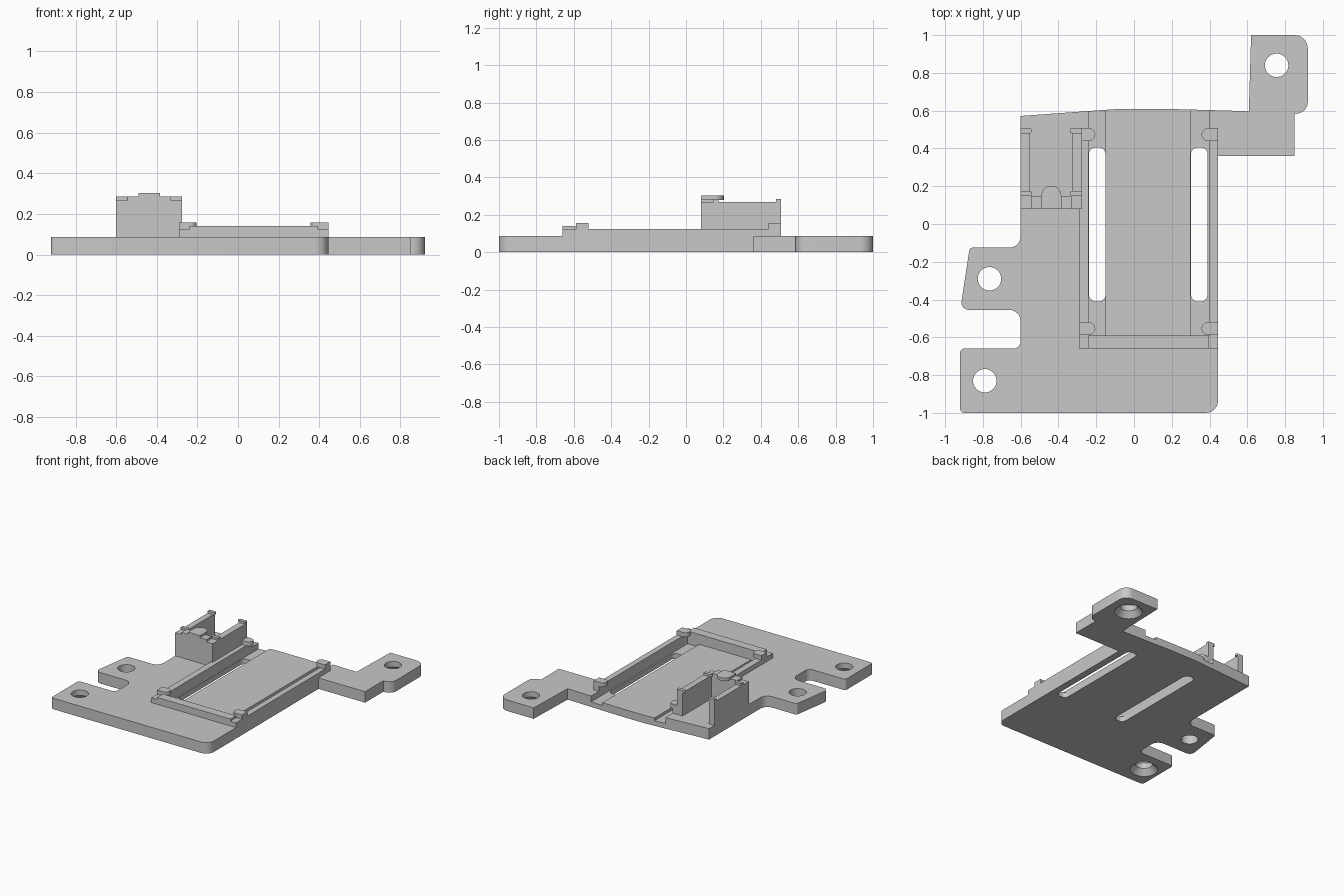
import bpy
import bmesh
from math import pi, tan, sin
from mathutils import Vector

cube = bpy.data.objects.get("Cube")
if cube:
    bpy.data.objects.remove(cube, do_unlink=True)

GREY = (0.58, 0.58, 0.58, 1)
grey = bpy.data.materials.new("plain grey")
grey.use_nodes = True
grey.diffuse_color = GREY
grey.node_tree.nodes["Principled BSDF"].inputs["Base Color"].default_value = GREY


def rounded(corners, steps=8):
    """Outline from (x, y, radius) corners."""
    out = []
    for i, (x, y, r) in enumerate(corners):
        p = Vector((x, y))
        if r == 0:
            out.append(p)
            continue
        a = (Vector(corners[i - 1][:2]) - p).normalized()
        b = (Vector(corners[(i + 1) % len(corners)][:2]) - p).normalized()
        half = a.angle(b) / 2
        centre = p + (a + b).normalized() * r / sin(half)
        start = (p + a * r / tan(half) - centre).normalized()
        end = (p + b * r / tan(half) - centre).normalized()
        out += [centre + start.slerp(end, k / steps).normalized() * r for k in range(steps + 1)]
    return out


def finish(name, bm):
    bmesh.ops.recalc_face_normals(bm, faces=bm.faces[:])
    mesh = bpy.data.meshes.new(name)
    bm.to_mesh(mesh)
    bm.free()
    mesh.materials.append(grey)
    ob = bpy.data.objects.new(name, mesh)
    bpy.context.collection.objects.link(ob)
    return ob


def prism(name, corners, z0, z1):
    bm = bmesh.new()
    face = bm.faces.new([bm.verts.new((p.x, p.y, z0)) for p in rounded(corners)])
    grown = bmesh.ops.extrude_face_region(bm, geom=[face])["geom"]
    bmesh.ops.translate(bm, vec=(0, 0, z1 - z0),
                        verts=[v for v in grown if isinstance(v, bmesh.types.BMVert)])
    if not any(f.normal.z < 0 and f.calc_center_median().z < z0 + 1e-5 for f in bm.faces):
        bm.normal_update()
    return finish(name, bm)


def block(name, x0, x1, y0, y1, z0, z1, r=(0, 0, 0, 0)):
    """Box with corner radii: front right, front left, back left, back right."""
    xy = [(x0, y0), (x1, y0), (x1, y1), (x0, y1)]
    return prism(name, [(*p, q) for p, q in zip(xy, r)], z0, z1)


def cone(name, x, y, z0, z1, r0, r1):
    bm = bmesh.new()
    bmesh.ops.create_cone(bm, cap_ends=True, segments=40, radius1=r0, radius2=r1, depth=z1 - z0)
    bmesh.ops.translate(bm, vec=(x, y, (z0 + z1) / 2), verts=bm.verts[:])
    return finish(name, bm)


def cut(ob, cutter):
    mod = ob.modifiers.new("cut", "BOOLEAN")
    mod.operation, mod.solver, mod.object = "DIFFERENCE", "EXACT", cutter
    bpy.context.view_layer.objects.active = ob
    bpy.ops.object.modifier_apply(modifier=mod.name)
    bpy.data.objects.remove(cutter, do_unlink=True)


# Base plate with its mounting tabs
TOP = 0.086
plate = prism("base_plate", [
    (-0.92, -1, 0.02), (0.445, -1, 0.065), (0.445, 0.36, 0), (0.85, 0.36, 0),
    (0.85, 0.585, 0), (0.92, 0.585, 0.06), (0.92, 1, 0.07), (0.62, 1, 0),
    (0.608, 0.597, 0), (0.4, 0.603, 0), (0.15, 0.61, 0), (-0.07, 0.61, 0),
    (-0.24, 0.598, 0), (-0.6, 0.572, 0), (-0.6, -0.125, 0.06), (-0.87, -0.125, 0.02),
    (-0.92, -0.455, 0.04), (-0.6, -0.455, 0.06), (-0.6, -0.66, 0.04), (-0.92, -0.66, 0.02),
], 0, TOP)

# Sunken bed, its two side grooves and the slots through them
cut(plate, block("bed_cutter", -0.24, 0.4, -0.59, 0.7, 0.062, 0.2))
for x in (-0.24, 0.3):
    cut(plate, block("groove_cutter", x, x + (0.09 if x < 0 else 0.1), -0.59, 0.71, 0.04, 0.21))
    cut(plate, block("slot_cutter", x + 0.002, x + 0.089, -0.41, 0.405, -0.1, 0.3, (0.035,) * 4))

# Screw holes, two of them countersunk underneath
for x, y, sunk in ((0.755, 0.84, True), (-0.765, -0.29, False), (-0.79, -0.83, True)):
    cut(plate, cone("hole_cutter", x, y, -0.1, 0.2, 0.062, 0.062))
    if sunk:
        cut(plate, cone("countersink_cutter", x, y, -0.01, 0.045, 0.11, 0.061))

parts = [plate]

# Low frame around the bed
RAIL = 0.123
parts += [
    block("left_rail", 0.4, 0.445, -0.66, 0.507, TOP, RAIL),
    block("right_rail", -0.29, -0.24, -0.66, 0.507, TOP, RAIL),
    block("front_bar", -0.24, 0.395, -0.66, -0.59, TOP, 0.14),
    block("front_bar_end", 0.395, 0.4, -0.66, -0.59, TOP, RAIL),
]

# Round-nosed retaining clips on the rails
for end, y in (("front", -0.587), ("back", 0.44)):
    y1 = y + 0.067
    outer = -0.29 if end == "front" else -0.275
    parts.append(block(end + "_left_clip", 0.358, 0.445, y, y1, RAIL, 0.157, (0.033, 0, 0, 0.033)))
    parts.append(block(end + "_right_clip", outer, -0.205, y, y1, RAIL, 0.157, (0, 0.033, 0.033, 0)))

# Upright holder: front wall, two side walls, raised lip and tongue
WALL = 0.268
parts += [
    block("holder_front_wall", -0.6, -0.275, 0.08, 0.147, TOP, WALL),
    block("holder_front_lip", -0.545, -0.33, 0.08, 0.147, WALL, 0.285),
    block("holder_tongue", -0.49, -0.385, 0.08, 0.202, 0.28, 0.302, (0, 0, 0.05, 0.05)),
    block("holder_right_wall", -0.6, -0.553, 0.147, 0.507, TOP, WALL),
    block("holder_left_wall", -0.325, -0.275, 0.147, 0.507, TOP, WALL),
]
for y in (0.147, 0.48):
    parts.append(block("right_wall_nub", -0.6, -0.54, y, y + 0.027, WALL, 0.285, (0, 0.012, 0.012, 0)))
    parts.append(block("left_wall_nub", -0.34, -0.275, y, y + 0.027, WALL, 0.285, (0.012, 0, 0, 0.012)))

# Smooth the rounded corners and keep edges sharp
bpy.ops.object.select_all(action="DESELECT")
for ob in parts:
    ob.select_set(True)
bpy.context.view_layer.objects.active = plate
bpy.ops.object.shade_smooth_by_angle(angle=pi / 6)
